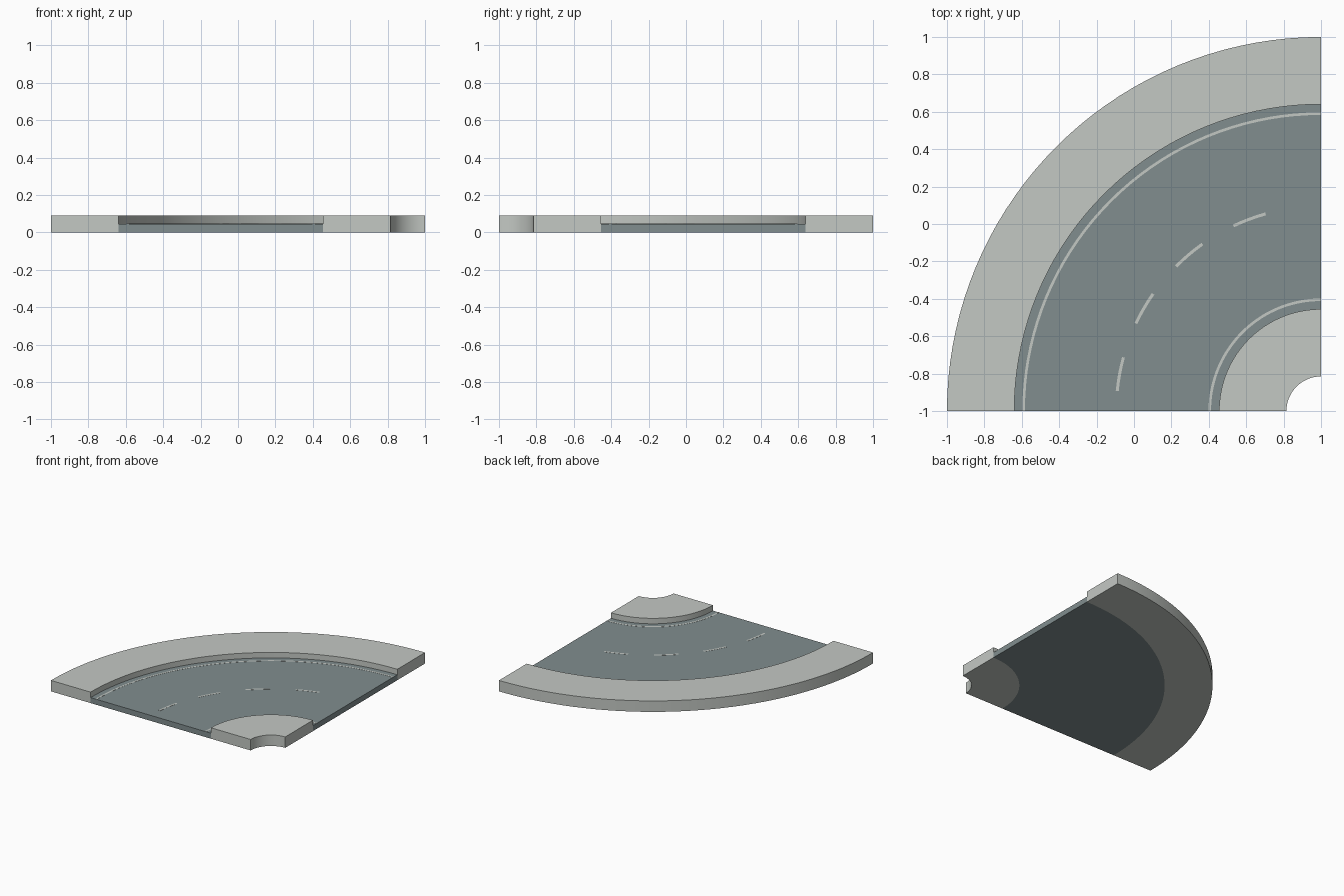
import bpy, bmesh
from math import cos, sin, radians, ceil

cube = bpy.data.objects.get("Cube")
if cube:
    bpy.data.objects.remove(cube, do_unlink=True)

CENTRE_X, CENTRE_Y = 1.0, -1.0   # pivot of the bend
ROAD_TOP, KERB_TOP = 0.045, 0.09


def make_material(name, rgb):
    mat = bpy.data.materials.new(name)
    mat.use_nodes = True
    mat.diffuse_color = (*rgb, 1)
    mat.node_tree.nodes["Principled BSDF"].inputs["Base Color"].default_value = (*rgb, 1)
    return mat


pale = make_material("pale concrete", (0.55, 0.58, 0.55))
asphalt = make_material("blue grey asphalt", (0.22, 0.27, 0.275))


def arc_block(name, r_in, r_out, z0, z1, mat, start=0, end=90):
    """Sweep a rectangular section around the bend pivot."""
    bm = bmesh.new()
    steps = ceil((end - start) / 2.5)
    rings = []
    for i in range(steps + 1):
        a = radians(start + (end - start) * i / steps)
        rings.append([bm.verts.new((CENTRE_X - r * cos(a), CENTRE_Y + r * sin(a), z))
                      for r, z in ((r_in, z0), (r_out, z0), (r_out, z1), (r_in, z1))])
    for a, b in zip(rings, rings[1:]):
        for k in range(4):
            n = (k + 1) % 4
            bm.faces.new((a[k], a[n], b[n], b[k]))
    bm.faces.new(rings[0])
    bm.faces.new(rings[-1])
    bmesh.ops.recalc_face_normals(bm, faces=bm.faces)
    mesh = bpy.data.meshes.new(name)
    bm.to_mesh(mesh)
    bm.free()
    mesh.materials.append(mat)
    obj = bpy.data.objects.new(name, mesh)
    bpy.context.collection.objects.link(obj)
    bpy.ops.object.select_all(action="DESELECT")
    obj.select_set(True)
    bpy.context.view_layer.objects.active = obj
    bpy.ops.object.shade_smooth_by_angle(angle=radians(30))
    return obj


# Road bed and raised pavements
arc_block("road", 0.545, 1.64, 0, ROAD_TOP, asphalt)
arc_block("outer_pavement", 1.64, 2.0, 0, KERB_TOP, pale)
arc_block("inner_pavement", 0.185, 0.545, 0, KERB_TOP, pale)

# Painted edge lines
LINE_TOP = ROAD_TOP + 0.001
arc_block("outer_edge_line", 1.583, 1.597, ROAD_TOP, LINE_TOP, pale)
arc_block("inner_edge_line", 0.588, 0.602, ROAD_TOP, LINE_TOP, pale)

# Broken centre line
for i in range(4):
    start = 5.6 + 19.7 * i
    arc_block(f"centre_dash_{i + 1}", 1.087, 1.103, ROAD_TOP, LINE_TOP, pale, start, start + 9.6)
